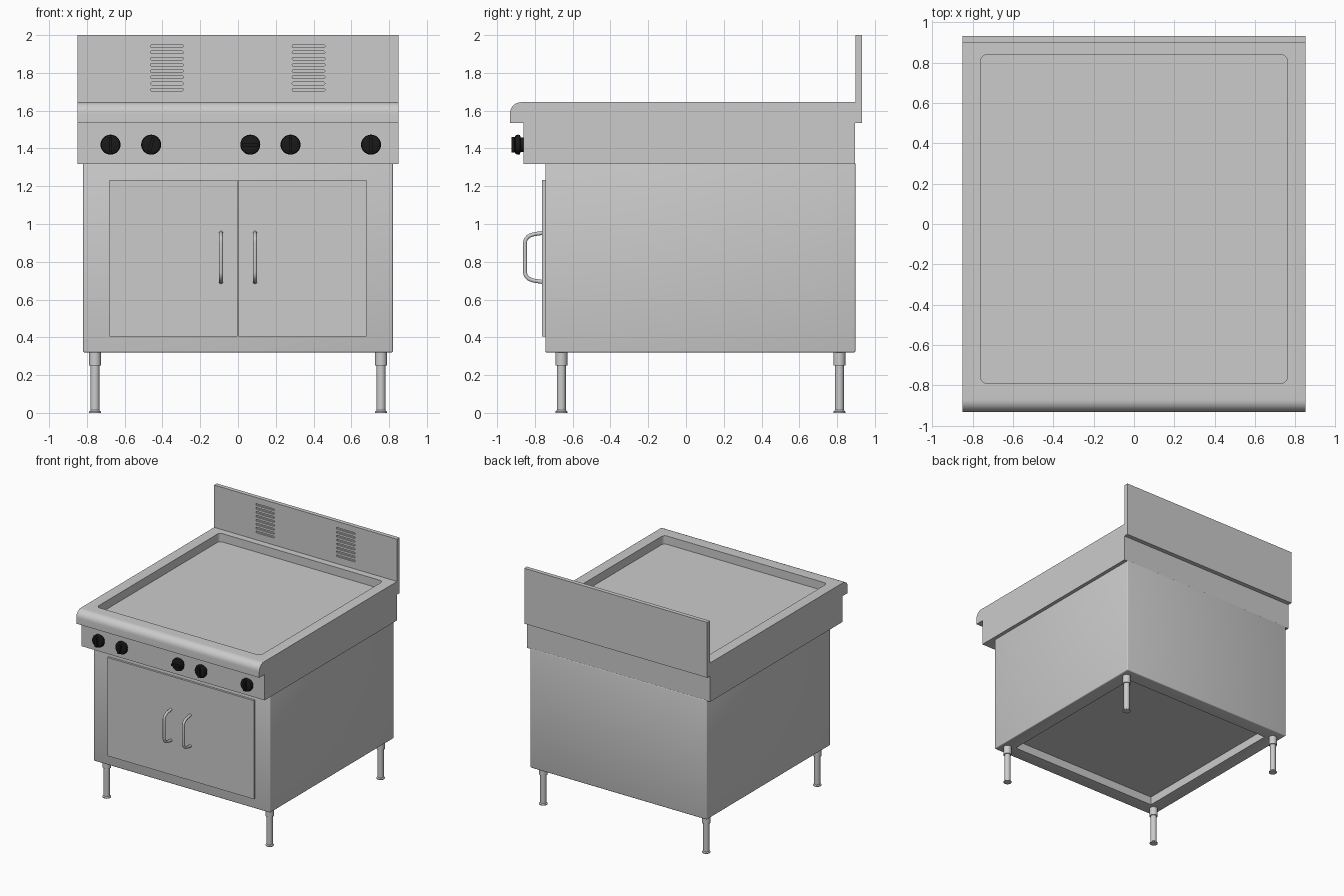
import bpy, bmesh
from math import pi, sin, cos, radians
from mathutils import Matrix, Vector

if "Cube" in bpy.data.objects:
    bpy.data.objects.remove(bpy.data.objects["Cube"])

black = bpy.data.materials.new("knob_black")
black.diffuse_color = (0.01, 0.01, 0.01, 1)
black.use_nodes = True
black.node_tree.nodes["Principled BSDF"].inputs["Base Color"].default_value = black.diffuse_color


def finish(name, bm, smooth=True, mat=None):
    bmesh.ops.recalc_face_normals(bm, faces=bm.faces)
    me = bpy.data.meshes.new(name)
    bm.to_mesh(me)
    bm.free()
    ob = bpy.data.objects.new(name, me)
    bpy.context.collection.objects.link(ob)
    if mat:
        me.materials.append(mat)
    activate(ob)
    if smooth:
        bpy.ops.object.shade_smooth_by_angle(angle=radians(35))
    return ob


def activate(ob):
    bpy.ops.object.select_all(action='DESELECT')
    ob.select_set(True)
    bpy.context.view_layer.objects.active = ob


def add_box(bm, lo, hi):
    lo, hi = Vector(lo), Vector(hi)
    m = Matrix.Translation((lo + hi) / 2) @ Matrix.Diagonal((*(hi - lo), 1))
    return bmesh.ops.create_cube(bm, size=1, matrix=m)["verts"]


def box(name, lo, hi, bevel=0.0):
    bm = bmesh.new()
    add_box(bm, lo, hi)
    if bevel:
        bmesh.ops.bevel(bm, geom=bm.edges[:], offset=bevel, segments=3, profile=0.5, affect='EDGES')
    return finish(name, bm)


def prism(name, pts, vec):
    """Extrude a flat outline along vec."""
    bm = bmesh.new()
    face = bm.faces.new([bm.verts.new(p) for p in pts])
    geo = bmesh.ops.extrude_face_region(bm, geom=[face])["geom"]
    bmesh.ops.translate(bm, vec=vec, verts=[v for v in geo if isinstance(v, bmesh.types.BMVert)])
    return finish(name, bm)


def rounded_rect(x0, x1, y0, y1, r, n=6):
    out = []
    for i, (cx, cy) in enumerate([(x1 - r, y1 - r), (x0 + r, y1 - r), (x0 + r, y0 + r), (x1 - r, y0 + r)]):
        for k in range(n + 1):
            a = (i + k / n) * pi / 2
            out.append((cx + r * cos(a), cy + r * sin(a)))
    return out


def cut(ob, cutter):
    activate(ob)
    mod = ob.modifiers.new("cut", 'BOOLEAN')
    mod.operation, mod.solver, mod.object = 'DIFFERENCE', 'EXACT', cutter
    bpy.ops.object.modifier_apply(modifier=mod.name)
    bpy.data.objects.remove(cutter)
    activate(ob)
    bpy.ops.object.shade_smooth_by_angle(angle=radians(35))


def lathe(name, prof, matrix, n=24, extra=None, mat=None):
    """Spin (radius, height) pairs about local z."""
    bm = bmesh.new()
    rings = [[bm.verts.new((r * cos(2 * pi * i / n), r * sin(2 * pi * i / n), z)) for i in range(n)]
             for r, z in prof]
    for a, b in zip(rings, rings[1:]):
        for i in range(n):
            j = (i + 1) % n
            bm.faces.new((a[i], a[j], b[j], b[i]))
    bm.faces.new(rings[0])
    bm.faces.new(rings[-1])
    if extra:
        add_box(bm, *extra)
    bm.transform(matrix)
    return finish(name, bm, mat=mat)


# cabinet with recessed underside
cabinet = box("cabinet", (-0.82, -0.745, 0.32), (0.82, 0.897, 1.325), 0.008)
cut(cabinet, box("underside_cutter", (-0.70, -0.625, 0.2), (0.70, 0.777, 0.39)))

# control panel housing
box("control_housing", (-0.85, -0.86, 1.318), (0.85, 0.895, 1.54))

# cooktop with bullnose front and sunken griddle plate
r = 0.06
prof = [(0.898, 1.535), (0.898, 1.645)]
for k in range(9):
    a = pi / 2 * (1 + k / 8)
    prof.append((-0.932 + r + r * cos(a), 1.645 - r + r * sin(a)))
prof.append((-0.932, 1.535))
cooktop = prism("cooktop", [(-0.85, y, z) for y, z in prof], (1.7, 0, 0))
plate = [(x, y, 1.575) for x, y in rounded_rect(-0.76, 0.76, -0.79, 0.84, 0.03)]
cut(cooktop, prism("plate_cutter", plate, (0, 0, 0.2)))

# backsplash with two banks of vent slots
backsplash = box("backsplash", (-0.85, 0.897, 1.535), (0.85, 0.932, 2.0))
for x in (-0.463, 0.287):
    for i in range(8):
        z = 1.711 + i * 0.0329
        slot = [(u, 0.88, v) for u, v in rounded_rect(x, x + 0.173, z - 0.007, z + 0.007, 0.0065, 4)]
        cut(backsplash, prism("slot_cutter", slot, (0, 0.027, 0)))

# doors and their tubular handles
for s, side in ((-1, "left"), (1, "right")):
    xs = sorted((s * 0.0015, s * 0.68))
    box(side + "_door", (xs[0], -0.762, 0.405), (xs[1], -0.74, 1.232))
    cu = bpy.data.curves.new(side + "_handle", 'CURVE')
    cu.dimensions = '3D'
    cu.bevel_depth, cu.bevel_resolution = 0.011, 3
    cu.use_fill_caps = True
    half = [(-0.755, 0.13), (-0.80, 0.124)]
    for k in range(1, 7):
        a = pi / 2 * k / 6
        half.append((-0.80 - 0.052 * sin(a), 0.079 + 0.043 * cos(a)))
    path = half + [(y, -z) for y, z in reversed(half)]
    sp = cu.splines.new('POLY')
    sp.points.add(len(path) - 1)
    for p, (y, z) in zip(sp.points, path):
        p.co = (s * 0.09, y, 0.823 + z, 1)
    ob = bpy.data.objects.new(side + "_handle", cu)
    bpy.context.collection.objects.link(ob)
    activate(ob)
    bpy.ops.object.convert(target='MESH')
    bpy.ops.object.shade_smooth_by_angle(angle=radians(40))

# control knobs with grip bars, each turned to its own setting
knob = [(0.038, -0.005), (0.038, 0.015), (0.052, 0.02), (0.053, 0.032), (0.049, 0.042), (0.038, 0.047)]
grip = ((-0.009, -0.040, 0.03), (0.009, 0.040, 0.064))
for i, (x, turn) in enumerate([(-0.675, 0), (-0.46, -15), (0.065, 90), (0.278, 0), (0.704, 0)]):
    m = Matrix.Translation((x, -0.86, 1.42)) @ Matrix.Rotation(pi / 2, 4, 'X') @ Matrix.Rotation(radians(turn), 4, 'Z')
    lathe(f"knob_{i + 1}", knob, m, 28, grip, black)

# adjustable legs
leg = [(0.032, 0), (0.032, 0.007), (0.024, 0.014), (0.024, 0.25), (0.032, 0.25), (0.032, 0.325)]
for x, sx in ((-0.757, "left"), (0.757, "right")):
    for y, sy in ((-0.66, "front"), (0.812, "back")):
        lathe(f"{sy}_{sx}_leg", leg, Matrix.Translation((x, y, 0)))
